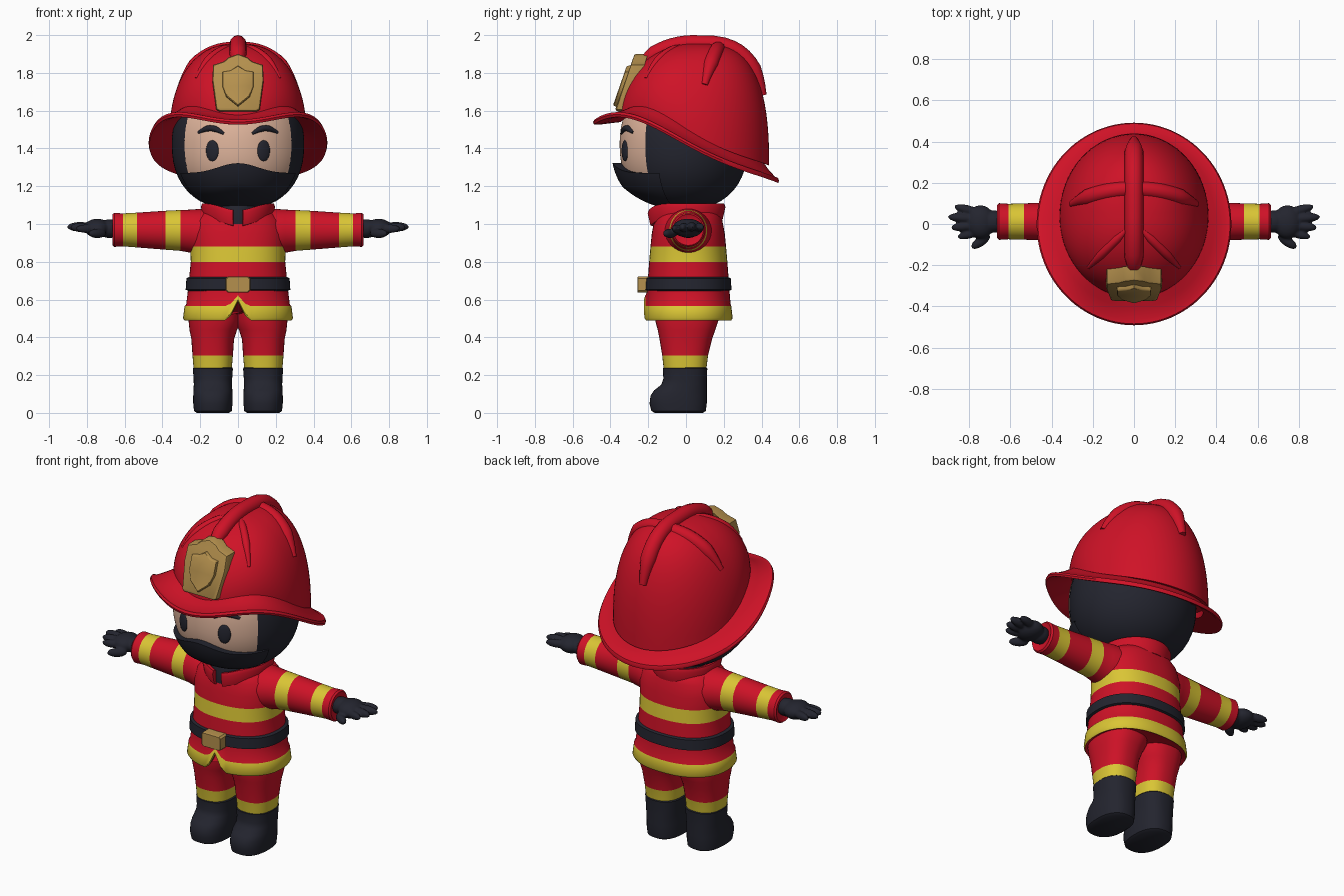
import bpy, bmesh, math
from math import sin, cos, pi, radians
from mathutils import Matrix, Vector

if "Cube" in bpy.data.objects:
    bpy.data.objects.remove(bpy.data.objects["Cube"])


def material(name, rgb):
    m = bpy.data.materials.new(name)
    m.use_nodes = True
    m.diffuse_color = (*rgb, 1)
    m.node_tree.nodes["Principled BSDF"].inputs["Base Color"].default_value = (*rgb, 1)
    return m


RED = material("red", (0.62, 0.006, 0.02))
YELLOW = material("reflective yellow", (0.70, 0.56, 0.035))
BLACK = material("near black", (0.017, 0.018, 0.028))
GOLD = material("dull gold", (0.46, 0.28, 0.075))
SKIN = material("skin", (0.76, 0.47, 0.34))


def finish(name, bm, mats, mirror=False, angle=40):
    bmesh.ops.recalc_face_normals(bm, faces=bm.faces)
    me = bpy.data.meshes.new(name)
    bm.to_mesh(me)
    bm.free()
    ob = bpy.data.objects.new(name, me)
    bpy.context.collection.objects.link(ob)
    for m in mats:
        me.materials.append(m)
    bpy.ops.object.select_all(action='DESELECT')
    ob.select_set(True)
    bpy.context.view_layer.objects.active = ob
    bpy.ops.object.shade_smooth_by_angle(angle=radians(angle))
    if mirror:
        ob.modifiers.new("mirror", 'MIRROR').use_mirror_merge = False
    return ob


def loft(name, rows, mats, bands=None, wrap=True, loop=False, caps=True, **kw):
    """Skin a list of equal point rows; bands gives a material index per strip."""
    bm = bmesh.new()
    vs = [[bm.verts.new(p) for p in r] for r in rows]
    n, m = len(rows), len(rows[0])
    for i in range(n if loop else n - 1):
        for j in range(m if wrap else m - 1):
            a, b, k = vs[i], vs[(i + 1) % n], (j + 1) % m
            f = bm.faces.new((a[j], a[k], b[k], b[j]))
            f.material_index = bands[i] if bands else 0
    if caps:
        bm.faces.new(vs[0])
        bm.faces.new(vs[-1])
    return finish(name, bm, mats, **kw)


def ring(rx, ry, p=2.3, n=64):
    """Rounded-box ring, as (a, b) pairs."""
    f = lambda c: math.copysign(abs(c) ** (2 / p), c)
    return [(rx * f(cos(2 * pi * i / n)), ry * f(sin(2 * pi * i / n))) for i in range(n)]


def tube(name, pts, radius, mat, taper=True, mirror=False):
    cu = bpy.data.curves.new(name, 'CURVE')
    cu.dimensions, cu.bevel_depth, cu.bevel_resolution = '3D', radius, 4
    cu.use_fill_caps = True
    sp = cu.splines.new('POLY')
    sp.points.add(len(pts) - 1)
    for i, (q, p) in enumerate(zip(sp.points, pts)):
        q.co = (*p, 1)
        t = min(i, len(pts) - 1 - i) / 3
        q.radius = min(1, 0.45 + 0.55 * t) if taper else 1
    ob = bpy.data.objects.new(name, cu)
    bpy.context.collection.objects.link(ob)
    cu.materials.append(mat)
    bpy.ops.object.select_all(action='DESELECT')
    ob.select_set(True)
    bpy.context.view_layer.objects.active = ob
    bpy.ops.object.convert(target='MESH')
    bpy.ops.object.shade_smooth_by_angle(angle=radians(50))
    if mirror:
        bpy.context.object.modifiers.new("mirror", 'MIRROR').use_mirror_merge = False


# Jacket: z, half width, half depth, material of the strip above
CY = 0.012
JACKET = [(.505, .25, .2, 0), (.49, .284, .228, 1), (.502, .291, .235, 1), (.565, .283, .228, 0),
          (.575, .274, .224, 0), (.65, .265, .218, 0), (.72, .258, .213, 0), (.80, .25, .207, 1),
          (.88, .252, .2, 0), (.95, .255, .193, 0), (1.02, .235, .18, 0), (1.06, .19, .165, 0),
          (1.085, .12, .12, 0)]
rows = []
for z, rx, ry, b in JACKET:
    lift = lambda x, y: .1 * max(0, 1 - abs(x) / .05) * max(0, min(1, (.65 - z) / .15)) * (y < 0)
    rows.append([(x, y + CY, z + lift(x, y)) for x, y in ring(rx, ry)])
loft("jacket", rows, [RED, YELLOW], [r[3] for r in JACKET])

# Belt and buckle
BELT = [(.645, .262, .215), (.652, .277, .229), (.712, .273, .225), (.72, .257, .21)]
loft("belt", [[(x, y + CY, z) for x, y in ring(rx, ry)] for z, rx, ry in BELT], [BLACK])


def plate(name, half, yfront, thick, mat):
    """Symmetric bevelled plate from half an outline in x and z."""
    pts = half + [(-x, z) for x, z in reversed(half) if x > 0]
    mz = sum(z for x, z in pts) / len(pts)
    rows = [[(x * s, yfront(z) + d, mz + (z - mz) * s) for x, z in pts]
            for s, d in ((1, thick), (1, .012), (.97, .003), (.92, 0))]
    return loft(name, rows, [mat], angle=35)


plate("buckle", [(.055, .722), (.065, .712), (.065, .647), (.055, .637)], lambda z: -.258, .06, GOLD)

# Sleeves: x, centre height, half height, half depth, strip material
SLEEVE = [(.1, .955, .115, .13, 0), (.2, .955, .125, .125, 0), (.25, .962, .114, .11, 0),
          (.305, .966, .108, .1, 1), (.385, .967, .103, .094, 0), (.535, .968, .092, .088, 1),
          (.61, .969, .087, .086, 0), (.655, .969, .09, .089, 0), (.665, .969, .082, .08, 0),
          (.655, .969, .06, .06, 0)]
loft("sleeves", [[(x, y + .012, zc + z) for y, z in ring(ry, rz, 2, 40)] for x, zc, rz, ry, b in SLEEVE],
     [RED, YELLOW], [s[4] for s in SLEEVE], mirror=True)

# Gloves: blended ellipsoids for wrist, palm, fingers and thumb
GLOVE = [((.68, .012, .975), (.06, .055, .05), 0), ((.745, .01, .978), (.07, .082, .05), 0),
         ((.81, .07, .982), (.065, .022, .024), 14), ((.835, .03, .985), (.07, .023, .026), 4),
         ((.825, -.012, .982), (.065, .023, .025), -6), ((.80, -.05, .975), (.06, .021, .023), -14),
         ((.745, -.085, .95), (.055, .024, .025), -35)]
bm = bmesh.new()
for c, s, a in GLOVE:
    bmesh.ops.create_uvsphere(bm, u_segments=20, v_segments=14, radius=1, matrix=Matrix.Translation(c)
                              @ Matrix.Rotation(radians(a), 4, 'Z') @ Matrix.Diagonal((*s, 1)))
gloves = finish("gloves", bm, [BLACK])
rm = gloves.modifiers.new("blend", 'REMESH')
rm.mode, rm.voxel_size, rm.use_smooth_shade = 'VOXEL', .007, True
gloves.modifiers.new("soften", 'SMOOTH').iterations = 3
gloves.modifiers.new("mirror", 'MIRROR')


# Trousers and boots: z, centre x, half width, front y, back y, strip material
def leg(name, table, mats):
    rows = [[(cx + x, y + (f + b) / 2, z) for x, y in ring(rx, (b - f) / 2, 2.4, 40)]
            for z, cx, rx, f, b, m in table]
    loft(name, rows, mats, [t[5] for t in table], mirror=True)


leg("trousers", [(.232, .134, .101, -.118, .108, 1), (.305, .134, .107, -.126, .117, 0),
                 (.39, .134, .113, -.14, .138, 0), (.44, .131, .126, -.15, .155, 0),
                 (.49, .122, .14, -.163, .172, 0), (.57, .122, .14, -.165, .175, 0)], [RED, YELLOW])
leg("boots", [(0, .133, .085, -.165, .09, 0), (.01, .133, .1, -.183, .105, 0), (.05, .133, .104, -.193, .11, 0),
              (.09, .133, .104, -.188, .11, 0), (.12, .133, .103, -.168, .11, 0),
              (.15, .133, .101, -.13, .11, 0), (.18, .133, .102, -.12, .11, 0),
              (.235, .133, .106, -.122, .113, 0), (.242, .133, .1, -.115, .107, 0)], [BLACK])

# Neck and open collar
loft("neck", [[(x, y, z) for x, y in ring(.13, ry, 2, 40)] for z, ry in ((1.0, .178), (1.06, .178), (1.14, .15))],
     [BLACK])
rows = []
for i in range(49):
    t = radians(-90 + 8 + 344 * i / 48)
    front = max(0, -sin(t)) ** 6
    section = [(.165, 1.02), (.192, 1.025), (.207, 1.09), (.2, 1.108), (.18, 1.105), (.15, 1.06)]
    rows.append([(r * .95 * cos(t), r * sin(t) + .002, z - .035 * front) for r, z in section])
loft("collar", rows, [RED])


# Head: rounded hood with a recessed face and a bulging mask
def head(a, z, off=0):
    r = max(0, 1 - (abs(z - 1.42) / .345) ** 2.3) ** (1 / 2.3)
    return Vector(((.35 * r + off) * sin(a), -.01 - (.337 * r + off) * cos(a), z))


def on_face(x, z, off=0):
    return head(math.asin(x / .35), z, off)


loft("hood", [[head(2 * pi * j / 64, 1.42 - .344 * cos(pi * i / 24)) for j in range(64)] for i in range(1, 21)],
     [BLACK])
loft("face", [[head(radians(53) * u / 16, 1.22 + .38 * v / 12, .004) for u in range(-16, 17)]
              for v in range(13)], [SKIN], wrap=False, caps=False)
rows = []
for v in range(15):
    row = []
    for k in range(-24, 25):
        a = radians(66) * k / 24
        edge = 1.27 + .052 * math.exp(-(.35 * sin(a) / .13) ** 2)
        t = min(v, 13) / 13
        bulge = .008 + .042 * cos(pi / 2 * k / 24) * min(1, t * 2.2)
        row.append(head(a, 1.09 + (edge - 1.09) * t, bulge if v < 14 else 0))
    rows.append(row)
loft("mask", rows, [BLACK], wrap=False, caps=False)

# Eyes and brows
bm = bmesh.new()
bmesh.ops.create_uvsphere(bm, u_segments=24, v_segments=16, radius=1,
                          matrix=Matrix.Translation(on_face(.135, 1.388, .003)) @ Matrix.Rotation(radians(23), 4, 'Z')
                          @ Matrix.Diagonal((.036, .012, .056, 1)))
finish("eyes", bm, [BLACK], mirror=True)
tube("brows", [on_face(.075 + .135 * i / 9, 1.478 + .026 * sin(pi * i / 9) + .006 * i / 9, .003) for i in range(10)],
     .016, BLACK, mirror=True)


# Helmet: swept brim, dome that follows it, and raised ribs
def brim_z(s):
    return 1.43 - .268 * s + .042 * s ** 2 + .113 * s ** 3 - .087 * s ** 4


def dome(t, phi, off=0):
    s = sin(t)
    c = cos(phi) ** (.8 - .2 * s)
    zb = brim_z(s) + .05 + .03 * s
    return Vector((.362 * c * cos(t), .04 + .4 * c * s,
                   zb + (1.955 - zb) * sin(phi) ** (1 - .2 * max(0, s)) + off))


def on_dome(x, y, off=0):
    u, v = x / .362, (y - .04) / .4
    t = math.atan2(v, u)
    return dome(t, math.acos(min(1, math.hypot(u, v) ** (1 / (.8 - .2 * sin(t))))), off)


loft("helmet_dome", [[dome(2 * pi * j / 72, radians(89.6 * i / 26)) for j in range(72)] for i in range(27)], [RED])
rows = []
for j in range(96):
    t = 2 * pi * j / 96
    s, row = sin(t), []
    for k, dz in ((0, .012), (.4, .008), (.8, .006), (.95, .012), (1, 0), (.97, -.014), (.8, -.018), (0, -.03)):
        z = brim_z(s) + (.06 + .03 * s) * (1 - k) ** 1.3
        row.append(((.34 + .133 * k) * cos(t), .03 * (1 - k) + (.375 + .117 * k) * s, z + dz))
    rows.append(row)
loft("helmet_brim", rows, [RED], loop=True, caps=False)

crest = [dome(-pi / 2, radians(a)) for a in range(44, 90, 5)] + [dome(pi / 2, radians(a)) for a in range(84, 24, -6)]
tube("helmet_crest", crest, .045, RED)
tube("helmet_cross_rib", [on_dome(x / 40, .17 - .8 * (x / 40) ** 2, -.022) for x in range(-12, 13)], .04, RED)
tube("helmet_front_ribs", [on_dome(.02 + .02 * i, -.01 - .02 * i, -.012) for i in range(11)], .022, RED, mirror=True)

# Helmet badge with raised shield
slope = lambda z: -.372 + (z - 1.6) * .32
plate("badge", [(0, 1.9), (.05, 1.882), (.075, 1.86), (.132, 1.842), (.136, 1.76), (.115, 1.605), (.1, 1.596)],
      slope, .075, GOLD)
plate("badge_shield", [(0, 1.838), (.04, 1.812), (.083, 1.805), (.083, 1.73), (.062, 1.672), (0, 1.622)],
      lambda z: slope(z) - .02, .03, GOLD)
